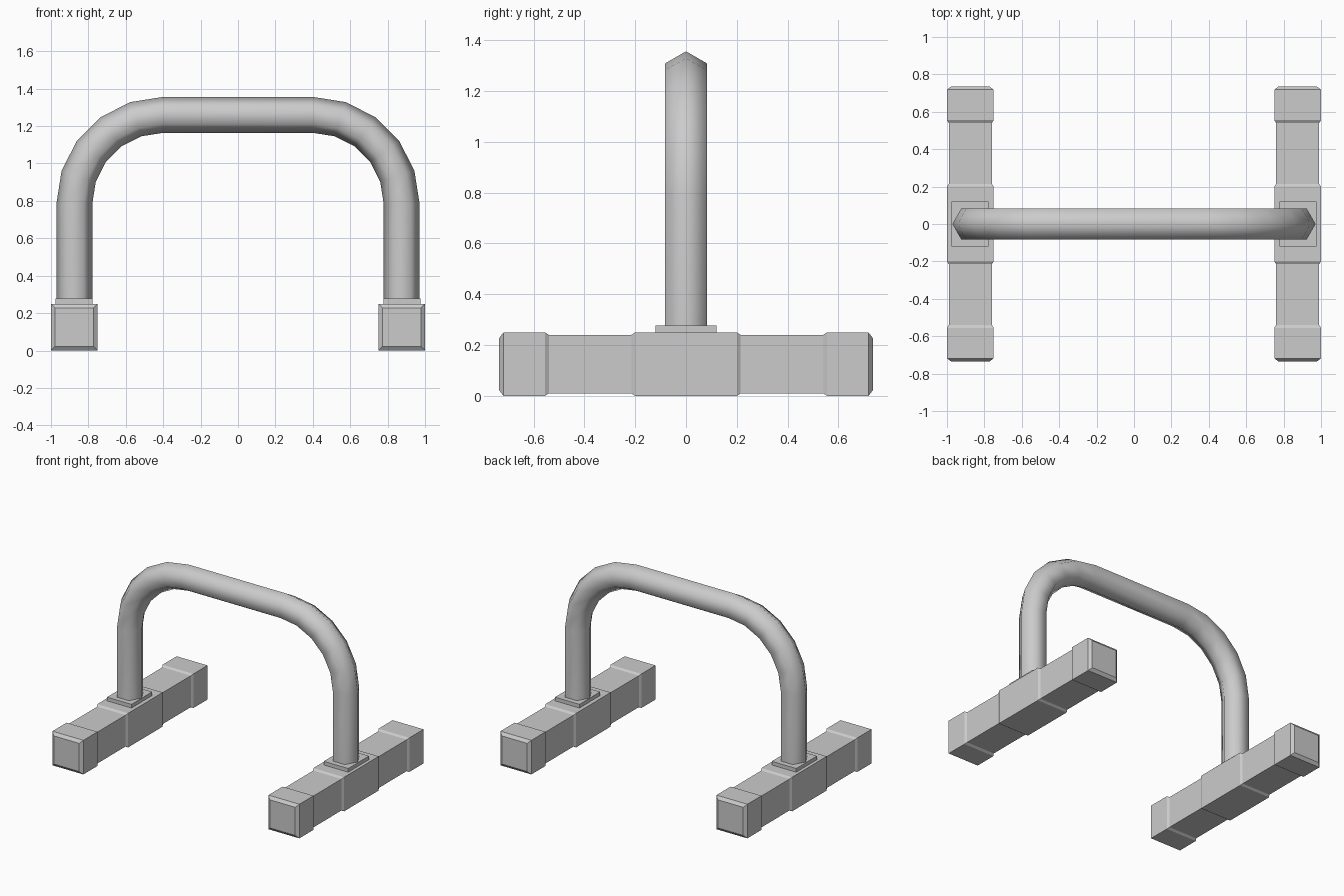
import bpy, bmesh, math

cube = bpy.data.objects.get("Cube")
if cube:
    bpy.data.objects.remove(cube, do_unlink=True)

grey = bpy.data.materials.new("grey_metal")
grey.use_nodes = True
COLOUR = (0.6, 0.6, 0.6, 1)
grey.diffuse_color = COLOUR
grey.node_tree.nodes["Principled BSDF"].inputs["Base Color"].default_value = COLOUR

LEG_X = 0.875


def loft(name, rings, smooth=False):
    """Skin a list of equal-sized point rings and cap both ends."""
    bm = bmesh.new()
    loops = [[bm.verts.new(p) for p in ring] for ring in rings]
    n = len(loops[0])
    for a, b in zip(loops, loops[1:]):
        for i in range(n):
            j = (i + 1) % n
            bm.faces.new((a[i], a[j], b[j], b[i]))
    caps = [bm.faces.new(loops[0]), bm.faces.new(loops[-1])]
    bmesh.ops.recalc_face_normals(bm, faces=bm.faces[:])
    for f in bm.faces:
        f.smooth = smooth and f not in caps
    mesh = bpy.data.meshes.new(name)
    bm.to_mesh(mesh)
    bm.free()
    mesh.materials.append(grey)
    obj = bpy.data.objects.new(name, mesh)
    bpy.context.collection.objects.link(obj)
    return obj


def square(x, y, half, z=0.125):
    return [(x + sx * half, y, z + sz * half)
            for sx, sz in ((-1, -1), (1, -1), (1, 1), (-1, 1))]


# Half profile of a foot rail: distance from the middle, half thickness
profile = [(0.20, 0.125), (0.215, 0.115), (0.54, 0.115),
           (0.555, 0.125), (0.718, 0.125), (0.735, 0.103)]
stations = [(-y, h) for y, h in reversed(profile)] + profile

for side, sx in (("left", 1), ("right", -1)):
    # Square foot rail with a middle sleeve and end caps
    loft(side + "_foot_rail", [square(sx * LEG_X, y, h) for y, h in stations])
    # Mounting plate under the leg
    cx = sx * (LEG_X + 0.003)
    loft(side + "_mounting_plate",
         [[(cx + px * 0.099, py * 0.12, z)
           for px, py in ((-1, -1), (1, -1), (1, 1), (-1, 1))]
          for z in (0.245, 0.277)])

# Six-sided tube bent into an arch
TUBE, BEND, BEND_X, BEND_Z, STEPS = 0.096, 0.475, 0.4, 0.785, 5
path = [(LEG_X, 0.26, 0)]
for i in range(STEPS + 1):
    a = math.pi / 2 * i / STEPS
    path.append((BEND_X + BEND * math.cos(a), BEND_Z + BEND * math.sin(a), a))
path += [(-x, z, math.pi - a) for x, z, a in reversed(path)]


def hexagon(x, z, a):
    ring = []
    for k in range(6):
        t = math.tau * k / 6
        r = TUBE * math.cos(t)
        ring.append((x + r * math.cos(a), TUBE * math.sin(t), z + r * math.sin(a)))
    return ring


loft("arched_handle_tube", [hexagon(*p) for p in path], smooth=True)
